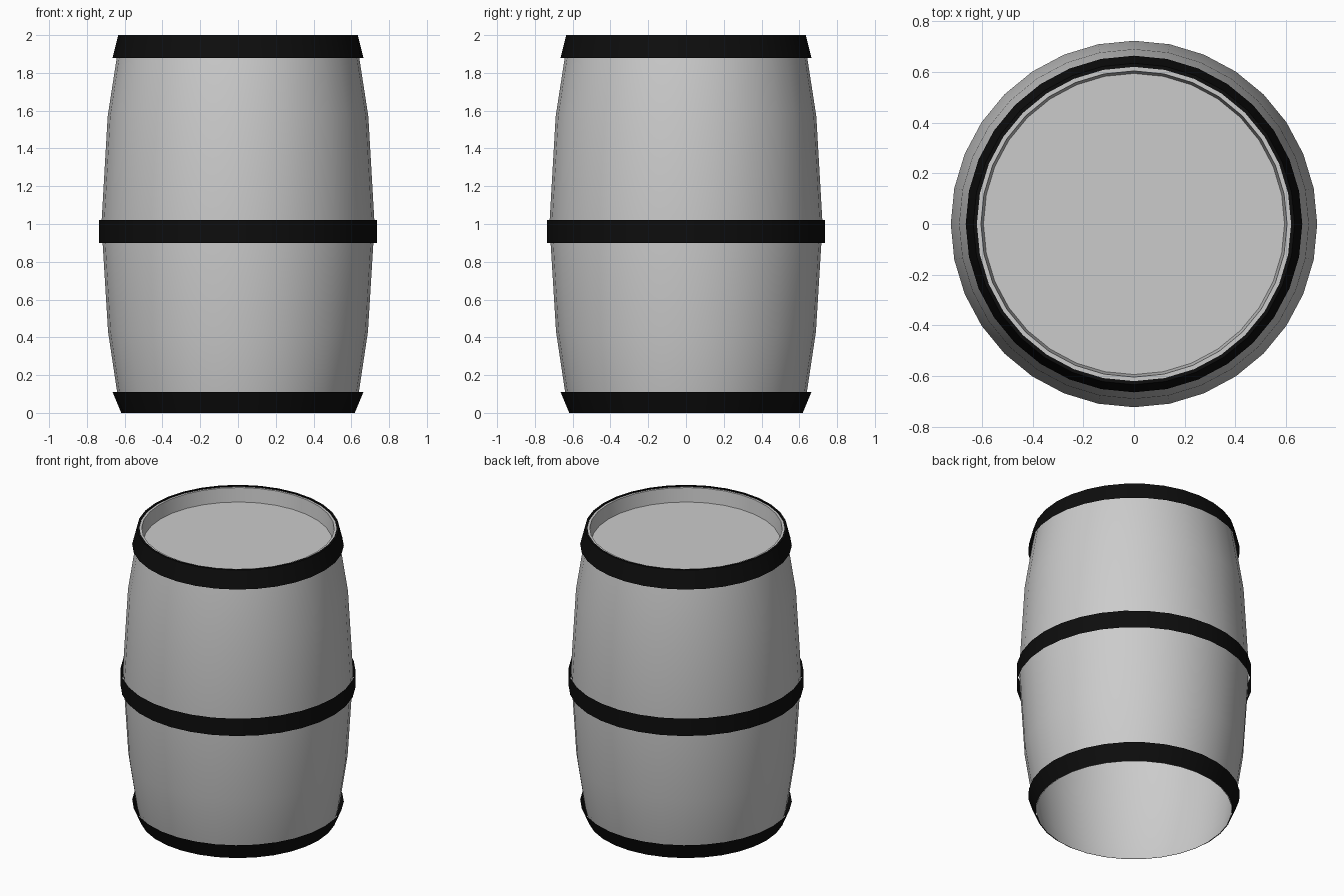
import bpy
import bmesh
import math

SIDES = 32

cube = bpy.data.objects.get("Cube")
if cube:
    bpy.data.objects.remove(cube, do_unlink=True)


def make_material(name, colour):
    mat = bpy.data.materials.new(name)
    mat.use_nodes = True
    mat.diffuse_color = colour
    mat.node_tree.nodes["Principled BSDF"].inputs["Base Color"].default_value = colour
    return mat


def revolve(name, profile, mat, cap_end=False):
    """Spin a (radius, height) profile about z as an open thin surface."""
    bm = bmesh.new()
    rings = []
    for r, z in profile:
        angles = [2 * math.pi * i / SIDES for i in range(SIDES)]
        rings.append([bm.verts.new((r * math.cos(a), r * math.sin(a), z)) for a in angles])
    for low, high in zip(rings, rings[1:]):
        for i in range(SIDES):
            j = (i + 1) % SIDES
            bm.faces.new((low[i], low[j], high[j], high[i]))
    if cap_end:
        bm.faces.new(rings[-1])
    mesh = bpy.data.meshes.new(name)
    bm.to_mesh(mesh)
    bm.free()
    mesh.materials.append(mat)
    obj = bpy.data.objects.new(name, mesh)
    bpy.context.collection.objects.link(obj)
    bpy.ops.object.select_all(action="DESELECT")
    obj.select_set(True)
    bpy.context.view_layer.objects.active = obj
    bpy.ops.object.shade_smooth_by_angle(angle=math.radians(30))
    return obj


grey = make_material("stave_grey", (0.6, 0.6, 0.6, 1))
black = make_material("hoop_black", (0.004, 0.004, 0.004, 1))

# Bulging shell, open below, with a rim and a recessed lid on top
shell = [(0.613, 0.0), (0.64, 0.11), (0.688, 0.43), (0.723, 1.0),
         (0.69, 1.57), (0.642, 1.88), (0.62, 1.995)]
lid = [(0.604, 1.995), (0.594, 1.9)]
revolve("barrel_body", shell + lid, grey, cap_end=True)

# Thin metal hoops
revolve("bottom_hoop", [(0.618, 0.0), (0.664, 0.11)], black)
revolve("middle_hoop", [(0.737, 0.9), (0.737, 1.02)], black)
revolve("top_hoop", [(0.664, 1.88), (0.634, 2.0), (0.62, 2.0)], black)
